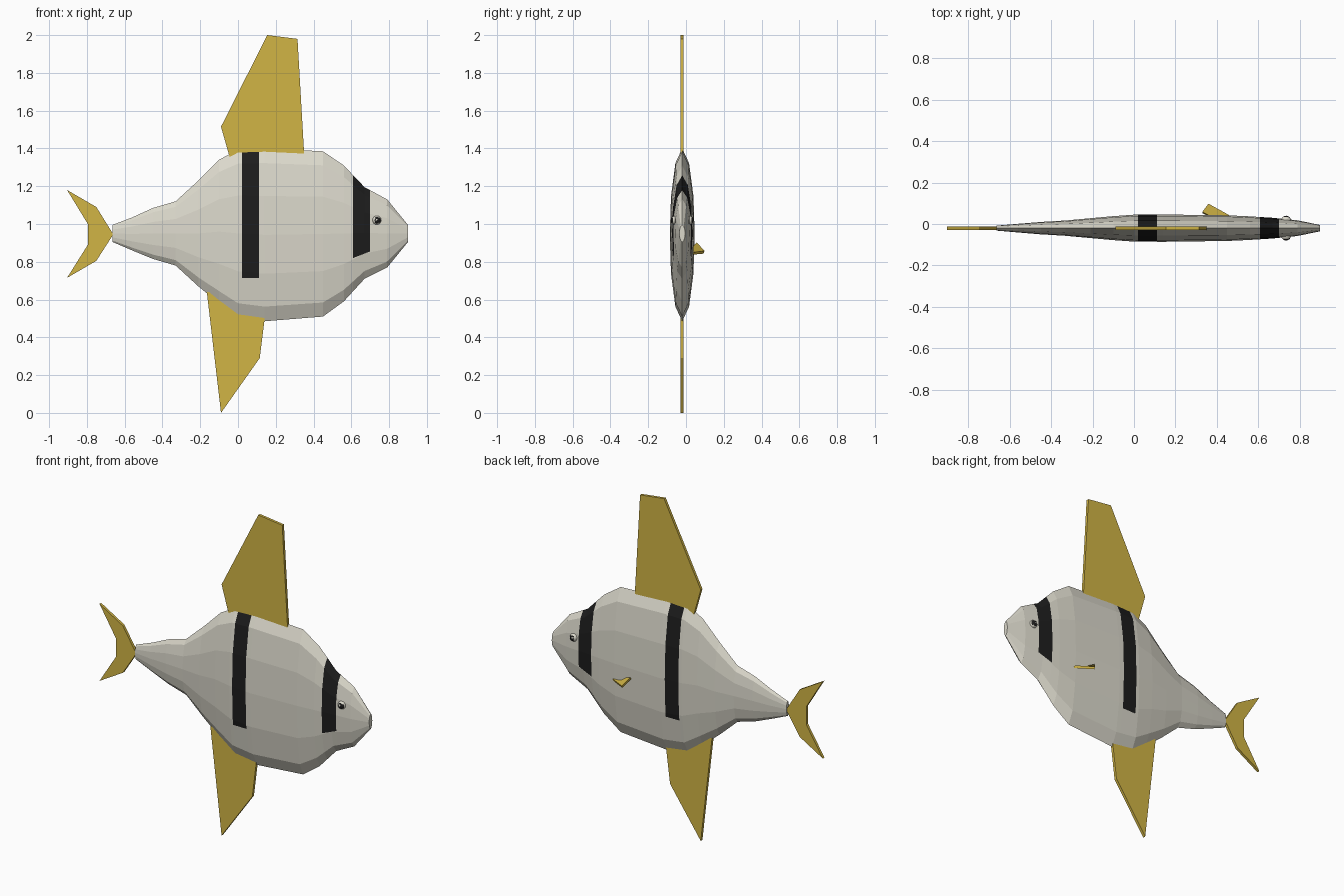
import bpy, bmesh, math
from mathutils import Vector, Matrix

cube = bpy.data.objects.get("Cube")
if cube:
    bpy.data.objects.remove(cube, do_unlink=True)

MID_Y = -0.02


def material(name, rgb):
    mat = bpy.data.materials.new(name)
    mat.use_nodes = True
    mat.diffuse_color = (*rgb, 1)
    mat.node_tree.nodes["Principled BSDF"].inputs["Base Color"].default_value = (*rgb, 1)
    return mat


WHITE = material("warm white", (0.71, 0.69, 0.60))
BLACK = material("black", (0.012, 0.012, 0.012))
YELLOW = material("yellow", (0.64, 0.46, 0.06))


def finish(name, bm, mats):
    bmesh.ops.recalc_face_normals(bm, faces=bm.faces[:])
    mesh = bpy.data.meshes.new(name)
    bm.to_mesh(mesh)
    bm.free()
    for mat in mats:
        mesh.materials.append(mat)
    obj = bpy.data.objects.new(name, mesh)
    bpy.context.collection.objects.link(obj)
    return obj


def plate(name, points, offset):
    """Solid slab of a flat outline, thickened by +-offset."""
    bm = bmesh.new()
    front = [bm.verts.new(Vector(p) - offset) for p in points]
    back = [bm.verts.new(Vector(p) + offset) for p in points]
    bm.faces.new(front)
    bm.faces.new(back[::-1])
    n = len(points)
    for i in range(n):
        j = (i + 1) % n
        bm.faces.new((front[i], back[i], back[j], front[j]))
    return finish(name, bm, [YELLOW])


# Body: lofted sections (x, bottom, top, half width)
sections = [
    (-0.665, 0.905, 0.995, 0.012), (-0.56, 0.86, 1.035, 0.021),
    (-0.45, 0.815, 1.085, 0.03), (-0.33, 0.78, 1.12, 0.037),
    (-0.21, 0.67, 1.23, 0.048), (-0.10, 0.58, 1.34, 0.058),
    (0.0, 0.505, 1.395, 0.065), (0.14, 0.485, 1.40, 0.066),
    (0.45, 0.51, 1.385, 0.062), (0.56, 0.59, 1.31, 0.057),
    (0.67, 0.71, 1.195, 0.05), (0.79, 0.77, 1.13, 0.038),
    (0.90, 0.905, 0.995, 0.015),
]
quarter = [(0, 1), (0.55, 0.83), (0.9, 0.45), (1, 0)]
right_half = quarter + [(y, -z) for y, z in quarter[-2::-1]]
outline = right_half + [(-y, z) for y, z in right_half[-2:0:-1]]

bm = bmesh.new()
rings = []
for x, low, high, half in sections:
    mid, tall = (low + high) / 2, (high - low) / 2
    rings.append([bm.verts.new((x, MID_Y + half * y, mid + tall * z)) for y, z in outline])
for a, b in zip(rings, rings[1:]):
    for i in range(len(outline)):
        j = (i + 1) % len(outline)
        bm.faces.new((a[i], a[j], b[j], b[i]))
bm.faces.new(rings[0])
bm.faces.new(rings[-1])


def cut(faces, point, normal):
    geom = set(faces)
    for f in faces:
        geom.update(f.edges)
        geom.update(f.verts)
    bmesh.ops.bisect_plane(bm, geom=list(geom), dist=1e-5, plane_co=point, plane_no=normal)


# Stripes cut into the body: start x, end x, lower edge height, rise of that edge
for x0, x1, base, rise in [(0.02, 0.11, 0.715, 0), (0.61, 0.70, 0.82, 0.035)]:
    for x in (x0, x1):
        cut(bm.faces[:], (x, 0, 0), (1, 0, 0))

    def in_band():
        return [f for f in bm.faces if x0 < f.calc_center_median().x < x1]

    cut(in_band(), (x0, 0, base), (-rise, 0, x1 - x0))
    for f in in_band():
        c = f.calc_center_median()
        if c.z > base + rise * (c.x - x0) / (x1 - x0):
            f.material_index = 1
finish("body", bm, [WHITE, BLACK])

# Flat fins in the middle plane
fins = {
    "top_fin": [(-0.04, 1.34), (-0.09, 1.515), (0.155, 2.0), (0.315, 1.98), (0.352, 1.34)],
    "bottom_fin": [(-0.165, 0.64), (-0.09, 0.0), (0.115, 0.29), (0.145, 0.53), (0, 0.64)],
    "tail_fin": [(-0.66, 0.945), (-0.75, 1.09), (-0.905, 1.18), (-0.795, 1.0),
                 (-0.795, 0.89), (-0.905, 0.715), (-0.75, 0.805)],
}
for name, pts in fins.items():
    plate(name, [(x, MID_Y, z) for x, z in pts], Vector((0, 0.008, 0)))

# Small side fin on the back face
plate("side_fin", [(0.33, 0.055, 0.895), (0.36, 0.095, 0.85), (0.46, 0.04, 0.845),
                   (0.44, 0.0, 0.845)], Vector((0, 0.003, 0.007)))

# Eyes with a dark pupil and a small glint
for name, side in (("right_side_eye", -1), ("left_side_eye", 1)):
    bm = bmesh.new()
    place = Matrix.Translation((0.735, MID_Y + side * 0.036, 1.02))
    bmesh.ops.create_uvsphere(bm, u_segments=16, v_segments=12, radius=0.024,
                              matrix=place @ Matrix.Rotation(math.pi / 2, 4, "X"))
    look = Vector((0.2, side, 0)).normalized()
    glint = Vector((-0.1, side, 0.15)).normalized()
    for f in bm.faces:
        d = (f.calc_center_median() - place.translation).normalized()
        f.material_index = int(d.dot(look) > 0.7 and d.dot(glint) < 0.975)
    eye = finish(name, bm, [WHITE, BLACK])
    for p in eye.data.polygons:
        p.use_smooth = True
